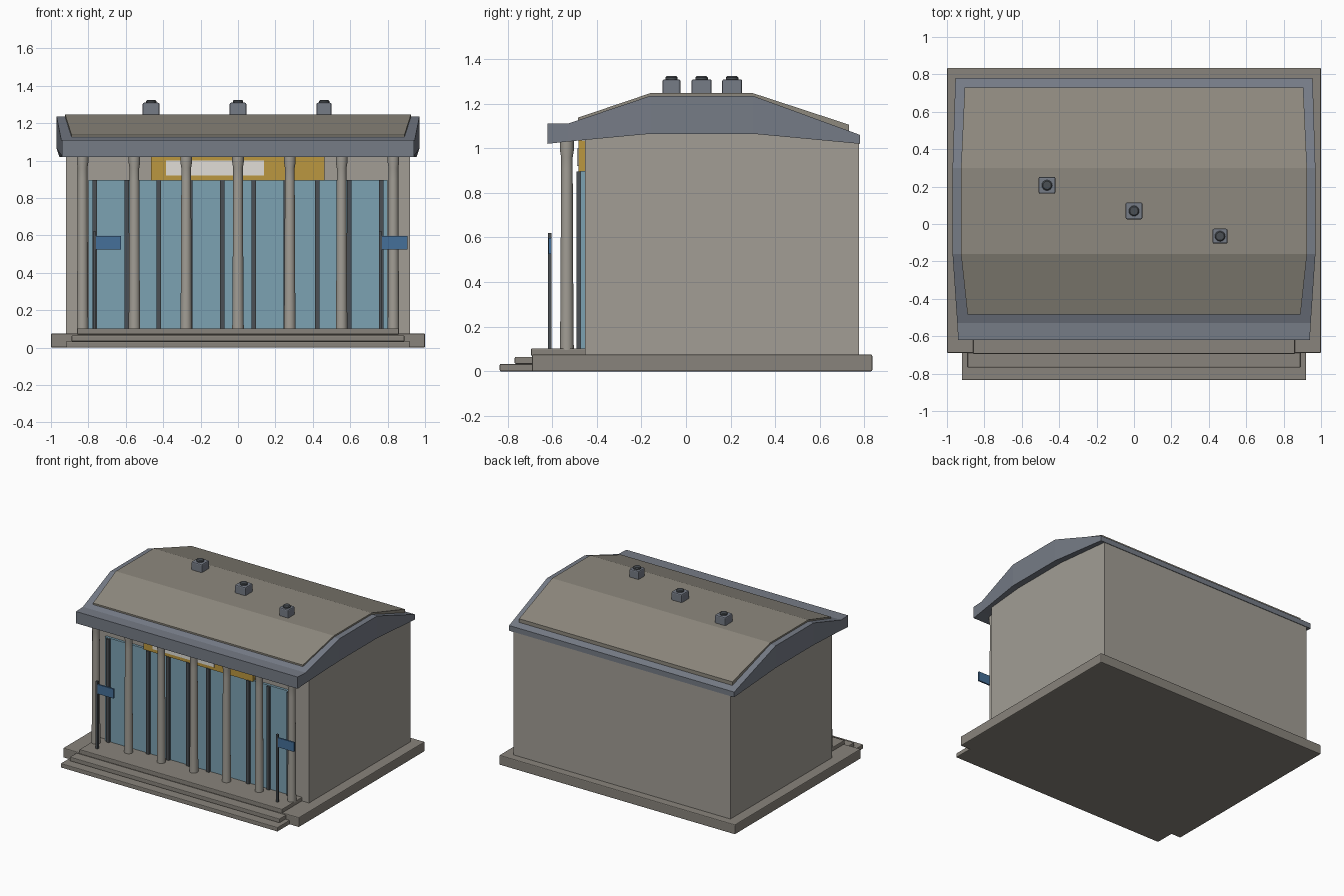
import bpy, bmesh, math

if "Cube" in bpy.data.objects:
    bpy.data.objects.remove(bpy.data.objects["Cube"])


def mat(name, col):
    m = bpy.data.materials.new(name)
    m.diffuse_color = (*col, 1)
    m.use_nodes = True
    m.node_tree.nodes["Principled BSDF"].inputs["Base Color"].default_value = m.diffuse_color
    return m


STONE = mat("stone", (0.36, 0.34, 0.30))
PAVING = mat("paving", (0.25, 0.23, 0.20))
SLATE = mat("slate", (0.18, 0.20, 0.24))
ROOF = mat("roof_sheet", (0.27, 0.25, 0.21))
GLASS = mat("glass", (0.20, 0.36, 0.45))
DARK = mat("dark_metal", (0.07, 0.08, 0.09))
GOLD = mat("gold", (0.50, 0.31, 0.05))
WHITE = mat("pale_panel", (0.75, 0.73, 0.68))
BLUE = mat("blue", (0.06, 0.16, 0.32))


def finish(name, bm, material, bevel=0):
    bmesh.ops.recalc_face_normals(bm, faces=bm.faces)
    me = bpy.data.meshes.new(name)
    bm.to_mesh(me)
    bm.free()
    me.materials.append(material)
    ob = bpy.data.objects.new(name, me)
    bpy.context.collection.objects.link(ob)
    if bevel:
        mod = ob.modifiers.new("edge", "BEVEL")
        mod.width = bevel
        mod.segments = 2
    return ob


def box(name, x, y, z, material, bevel=0):
    bm = bmesh.new()
    bmesh.ops.create_cube(bm, size=1)
    for v in bm.verts:
        for i, (a, b) in enumerate((x, y, z)):
            v.co[i] = a if v.co[i] < 0 else b
    return finish(name, bm, material, bevel)


def loft(name, stations, material):
    """Stations run front to back: (y, half width, bottom z, top z)."""
    bm = bmesh.new()
    rings = [[bm.verts.new(p) for p in
              ((-w, y, b), (w, y, b), (w, y, t), (-w, y, t))]
             for y, w, b, t in stations]
    for r, s in zip(rings, rings[1:]):
        for i in range(4):
            j = (i + 1) % 4
            bm.faces.new((r[i], r[j], s[j], s[i]))
    bm.faces.new(rings[0])
    bm.faces.new(rings[-1])
    return finish(name, bm, material)


def turned(name, profile, x, y, material, sides=20):
    """Solid of revolution from (radius, z) points."""
    bm = bmesh.new()
    rings = [[bm.verts.new((x + r * math.cos(math.tau * k / sides),
                            y + r * math.sin(math.tau * k / sides), z))
              for k in range(sides)] for r, z in profile]
    for a, b in zip(rings, rings[1:]):
        for k in range(sides):
            n = (k + 1) % sides
            bm.faces.new((a[k], a[n], b[n], b[k]))
    bm.faces.new(rings[0])
    bm.faces.new(rings[-1])
    ob = finish(name, bm, material)
    bpy.ops.object.select_all(action="DESELECT")
    ob.select_set(True)
    bpy.context.view_layer.objects.active = ob
    bpy.ops.object.shade_smooth_by_angle(angle=math.radians(35))
    return ob


# Ground slab, steps and porch deck
box("base_slab", (-1, 1), (-0.69, 0.835), (0, 0.075), PAVING, 0.006)
box("lower_step", (-0.92, 0.92), (-0.835, -0.66), (0, 0.033), PAVING, 0.005)
box("upper_step", (-0.89, 0.89), (-0.768, -0.66), (0.033, 0.065), PAVING, 0.005)
box("porch_deck", (-0.86, 0.86), (-0.695, -0.44), (0.07, 0.103), PAVING, 0.005)

# Main hall, its top following the roof underside
loft("hall_walls", [(-0.453, 0.92, 0.07, 1.04), (-0.16, 0.92, 0.07, 1.07),
                    (0.3, 0.92, 0.07, 1.07), (0.775, 0.92, 0.07, 1.025)], STONE)

# Roof body with bowed side edges, and the raised sheet on top
loft("roof_fascia", [(-0.62, 0.94, 1.02, 1.11), (-0.53, 0.945, 1.03, 1.11),
                     (-0.16, 0.97, 1.065, 1.235), (0.3, 0.97, 1.065, 1.235),
                     (0.78, 0.955, 1.02, 1.06)], SLATE)
loft("roof_sheet", [(-0.485, 0.89, 1.10, 1.137), (-0.16, 0.925, 1.2, 1.247),
                    (0.3, 0.925, 1.2, 1.247), (0.73, 0.905, 1.06, 1.106)], ROOF)

# Glazed front with ten mullions
box("glass_front", (-0.8, 0.8), (-0.472, -0.44), (0.1, 0.897), GLASS)
for i in range(10):
    x = -0.765 + 0.17 * i
    box(f"mullion_{i + 1}", (x - 0.012, x + 0.012), (-0.49, -0.46), (0.1, 0.895), DARK)

# Sign board over the entrance
box("sign_board", (-0.465, 0.463), (-0.482, -0.44), (0.893, 1.035), GOLD)
box("sign_panel", (-0.385, 0.14), (-0.488, -0.478), (0.92, 1.0), WHITE)

# Row of seven columns
for i in range(7):
    turned(f"column_{i + 1}",
           [(0.031, 0.095), (0.029, 0.3), (0.026, 0.9), (0.026, 0.96),
            (0.031, 0.99), (0.031, 1.035)],
           -0.831 + 0.277 * i, -0.534, STONE)

# Two flag signs on posts
for n, x in (("left", -0.767), ("right", 0.763)):
    box(f"{n}_signpost", (x - 0.008, x + 0.008), (-0.618, -0.602), (0.1, 0.62), DARK)
    box(f"{n}_sign", (x + 0.004, x + 0.142), (-0.616, -0.604), (0.525, 0.597), BLUE)

# Roof vents in a diagonal row
for i, (x, y, h) in enumerate(((-0.465, 0.207, 0.045), (0, 0.07, 0.045), (0.46, -0.065, 0.04))):
    box(f"vent_{i + 1}", (x - h, x + h), (y - h, y + h), (1.24, 1.309), SLATE, 0.008)
    turned(f"vent_cap_{i + 1}", [(0.028, 1.3), (0.028, 1.317), (0.022, 1.323)], x, y, DARK, 16)
